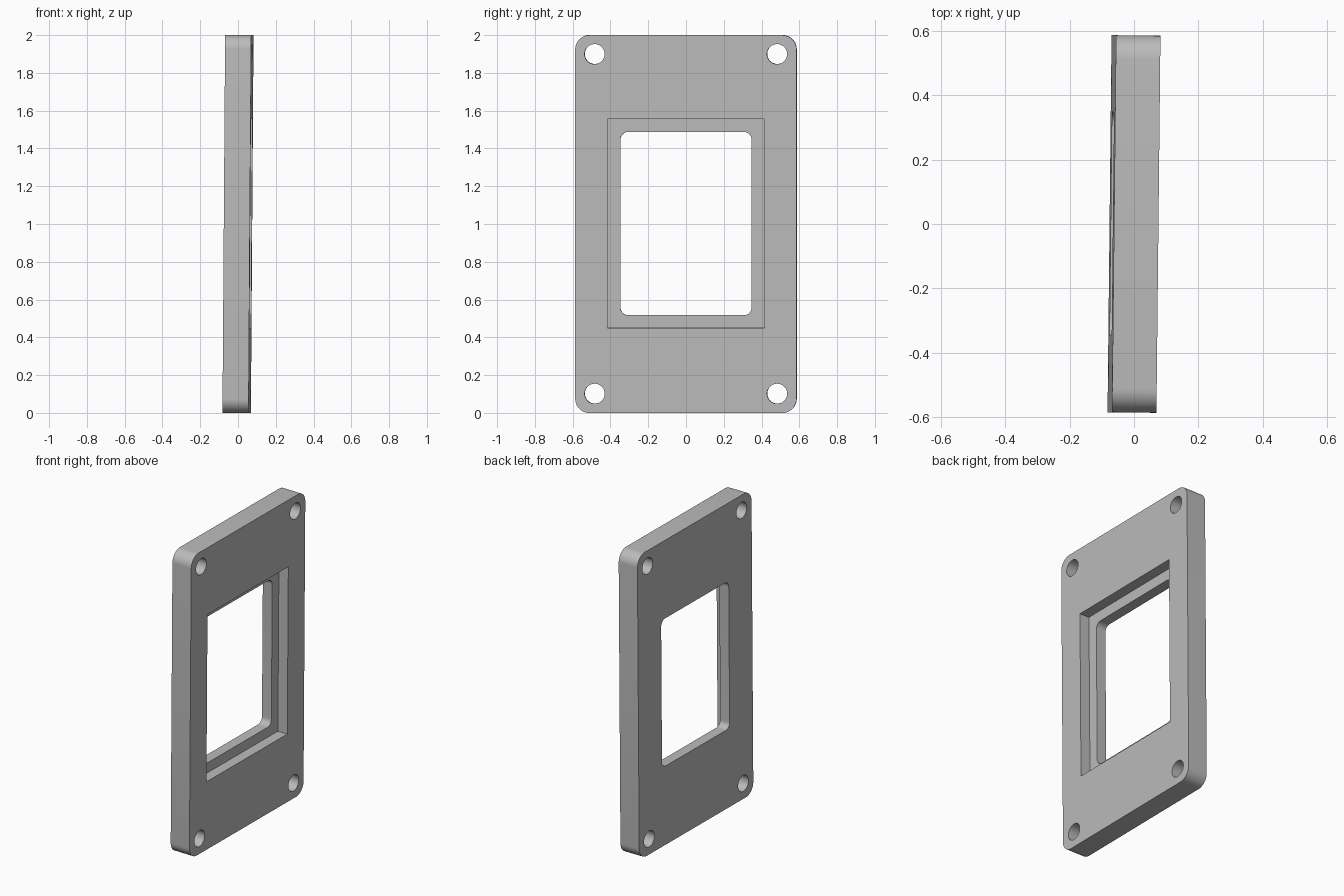
import bpy
import bmesh
from mathutils import Matrix

cube = bpy.data.objects.get("Cube")
if cube:
    bpy.data.objects.remove(cube, do_unlink=True)

THICK = 0.138

grey = bpy.data.materials.new("plain grey")
grey.use_nodes = True
colour = (0.5, 0.5, 0.5, 1)
grey.diffuse_color = colour
grey.node_tree.nodes["Principled BSDF"].inputs["Base Color"].default_value = colour


def make_object(name, bm):
    mesh = bpy.data.meshes.new(name)
    bm.to_mesh(mesh)
    bm.free()
    mesh.materials.append(grey)
    obj = bpy.data.objects.new(name, mesh)
    bpy.context.collection.objects.link(obj)
    return obj


def slab(name, depth, width, height, radius=0, x=0, z=0):
    """Upright box, thin along x, with optional rounded corners."""
    bm = bmesh.new()
    bmesh.ops.create_cube(bm, size=1)
    bmesh.ops.scale(bm, vec=(depth, width, height), verts=bm.verts)
    if radius:
        corners = [e for e in bm.edges
                   if abs(e.verts[0].co.x - e.verts[1].co.x) > depth / 2]
        bmesh.ops.bevel(bm, geom=corners, offset=radius, segments=10,
                        profile=0.5, affect='EDGES')
    bmesh.ops.translate(bm, vec=(x, 0, z), verts=bm.verts)
    return make_object(name, bm)


def bore(name, radius, y, z):
    """Cylinder along x."""
    bm = bmesh.new()
    bmesh.ops.create_cone(bm, cap_ends=True, segments=48, radius1=radius,
                          radius2=radius, depth=0.4,
                          matrix=Matrix.Translation((0, y, z))
                          @ Matrix.Rotation(1.5708, 4, 'Y'))
    return make_object(name, bm)


# Rounded plate
plate = slab("frame_plate", THICK, 1.172, 2.0, radius=0.075)

# Through window, square-cornered recess on the +x face, four screw holes
cutters = [
    slab("window_cutter", 0.4, 0.694, 0.97, radius=0.04, z=0.002),
    slab("recess_cutter", 0.2, 0.83, 1.106, x=0.1, z=0.004),
]
for y in (-0.483, 0.483):
    for z in (-0.898, 0.9):
        cutters.append(bore("screw_hole_cutter", 0.053, y, z))

bpy.ops.object.select_all(action='DESELECT')
bpy.context.view_layer.objects.active = plate
plate.select_set(True)
for cutter in cutters:
    cutter.hide_render = True
    cut = plate.modifiers.new(cutter.name, 'BOOLEAN')
    cut.operation = 'DIFFERENCE'
    cut.solver = 'EXACT'
    cut.object = cutter
    bpy.ops.object.modifier_apply(modifier=cut.name)
    bpy.data.objects.remove(cutter, do_unlink=True)

bpy.ops.object.shade_smooth_by_angle(angle=0.52)

# The plate stands with a very slight lean and turn
plate.rotation_euler = (0, 0.007, -0.0107)
plate.location.z = 1.0
